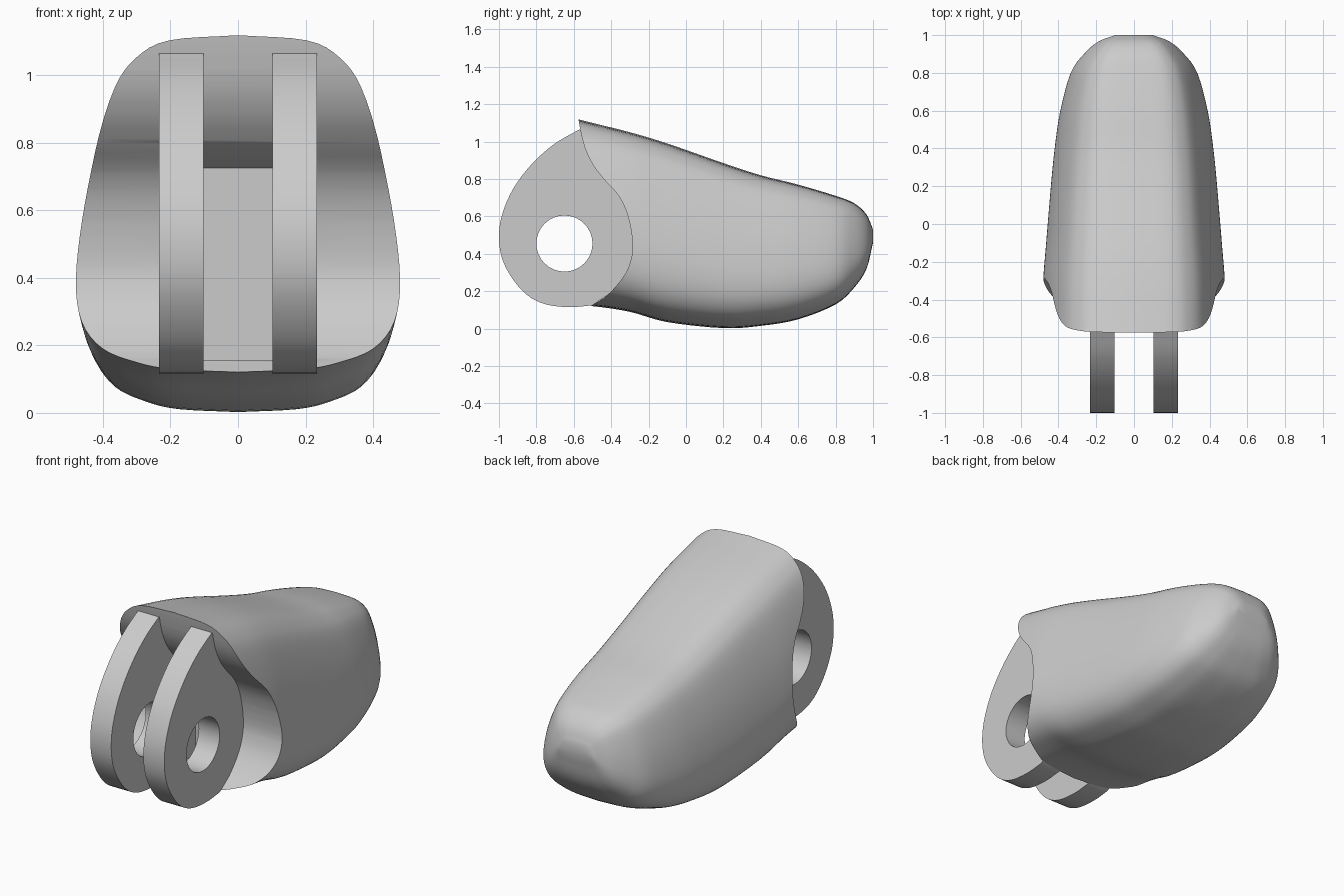
import bpy, bmesh, math
from mathutils import Vector

cube = bpy.data.objects.get("Cube")
if cube:
    bpy.data.objects.remove(cube, do_unlink=True)

grey = bpy.data.materials.new("plain grey")
grey.use_nodes = True
grey.diffuse_color = (0.6, 0.6, 0.6, 1)
grey.node_tree.nodes["Principled BSDF"].inputs["Base Color"].default_value = grey.diffuse_color


def spline(points, steps):
    """Smooth curve through points of any dimension (Catmull-Rom)."""
    pts = [Vector(p) for p in points]
    pts = [2 * pts[0] - pts[1]] + pts + [2 * pts[-1] - pts[-2]]
    curve = []
    for a, b, c, d in zip(pts, pts[1:], pts[2:], pts[3:]):
        for i in range(steps):
            t = i / steps
            curve.append(b + (c - a) * t / 2 + (2 * a - 5 * b + 4 * c - d) * t * t / 2
                         + (3 * b - a - 3 * c + d) * t ** 3 / 2)
    return curve + [pts[-2]]


def finish(name, bm):
    bmesh.ops.recalc_face_normals(bm, faces=bm.faces)
    mesh = bpy.data.meshes.new(name)
    bm.to_mesh(mesh)
    bm.free()
    mesh.materials.append(grey)
    obj = bpy.data.objects.new(name, mesh)
    bpy.context.collection.objects.link(obj)
    return obj


def slab(name, profile, x0, x1):
    """Extrude a (y, z) outline from x0 to x1."""
    bm = bmesh.new()
    face = bm.faces.new([bm.verts.new((x0, p[0], p[1])) for p in profile])
    side = bmesh.ops.extrude_face_region(bm, geom=[face])["geom"]
    moved = [v for v in side if isinstance(v, bmesh.types.BMVert)]
    bmesh.ops.translate(bm, verts=moved, vec=(x1 - x0, 0, 0))
    return finish(name, bm)


def cut(obj, cutter):
    mod = obj.modifiers.new("cut", 'BOOLEAN')
    mod.operation = 'DIFFERENCE'
    mod.solver = 'EXACT'
    mod.object = cutter
    bpy.context.view_layer.objects.active = obj
    bpy.ops.object.modifier_apply(modifier=mod.name)


def smooth(obj, degrees):
    bpy.ops.object.select_all(action='DESELECT')
    obj.select_set(True)
    bpy.context.view_layer.objects.active = obj
    bpy.ops.object.shade_smooth_by_angle(angle=math.radians(degrees))


# Body: one rounded section lofted along y; stations are y, bottom, top, half width
stations = [(-.7, .13, 1.15, .49), (-.5, .12, 1.1, .487), (-.3, .09, 1.05, .481),
            (-.1, .035, .99, .465), (.2, .003, .885, .44), (.4, .015, .82, .42),
            (.6, .05, .77, .39), (.8, .13, .71, .335), (.9, .22, .67, .265),
            (.965, .32, .61, .19), (1, .46, .53, .1)]
half = spline([(0, 0), (.4, .01), (.62, .035), (.83, .085), (.96, .18), (1, .32),
               (.96, .5), (.875, .68), (.75, .85), (.62, .935), (.42, .985), (0, 1)], 4)
section = half + [Vector((-p.x, p.y)) for p in half[-2:0:-1]]

bm = bmesh.new()
rings = []
for y, low, high, width in spline(stations, 4):
    rings.append([bm.verts.new((p.x * width, y, low + p.y * (high - low))) for p in section])
for a, b in zip(rings, rings[1:]):
    for i in range(len(a)):
        bm.faces.new((a[i - 1], a[i], b[i], b[i - 1]))
bm.faces.new(rings[0])
bm.faces.new(rings[-1])
body = finish("body", bm)

# Scooped front of the body
scoop = spline([(-.58, 1.2), (-.575, 1.12), (-.545, .98), (-.5, .88), (-.44, .8), (-.36, .71),
                (-.31, .6), (-.285, .45), (-.3, .35), (-.34, .27), (-.42, .18), (-.51, .12),
                (-.6, .06)], 4)
scoop_cutter = slab("scoop_cutter", scoop + [(-.8, -.2), (-1.2, -.2), (-1.2, 1.4), (-.6, 1.4)], -1, 1)

# Flat-backed pocket between the hinge plates
pocket_cutter = slab("pocket_cutter", [(-.6, .155), (-.24, .155), (-.24, .725), (-.6, .86)],
                     -.102, .102)

for cutter in (scoop_cutter, pocket_cutter):
    cut(body, cutter)
smooth(body, 35)

# Pair of hinge plates with a round pin hole
outline = spline([(-.57, 1.065), (-.7, .99), (-.82, .885), (-.92, .755), (-.98, .62), (-1, .5),
                  (-.985, .38), (-.93, .27), (-.85, .18), (-.75, .13), (-.62, .115),
                  (-.5, .125)], 4)
outline += [(-.25, .3), (-.25, .6), (-.4, .86), (-.5, 1.02)]
pin = [(-.65 + .15 * math.cos(a), .455 + .15 * math.sin(a))
       for a in (math.tau * i / 32 for i in range(32))]
pin_cutter = slab("pin_cutter", pin, -1, 1)

for side, sign in (("left", 1), ("right", -1)):
    plate = slab(side + "_hinge_plate", outline, sign * .102, sign * .234)
    cut(plate, pin_cutter)
    smooth(plate, 30)

for cutter in (scoop_cutter, pocket_cutter, pin_cutter):
    bpy.data.objects.remove(cutter, do_unlink=True)
